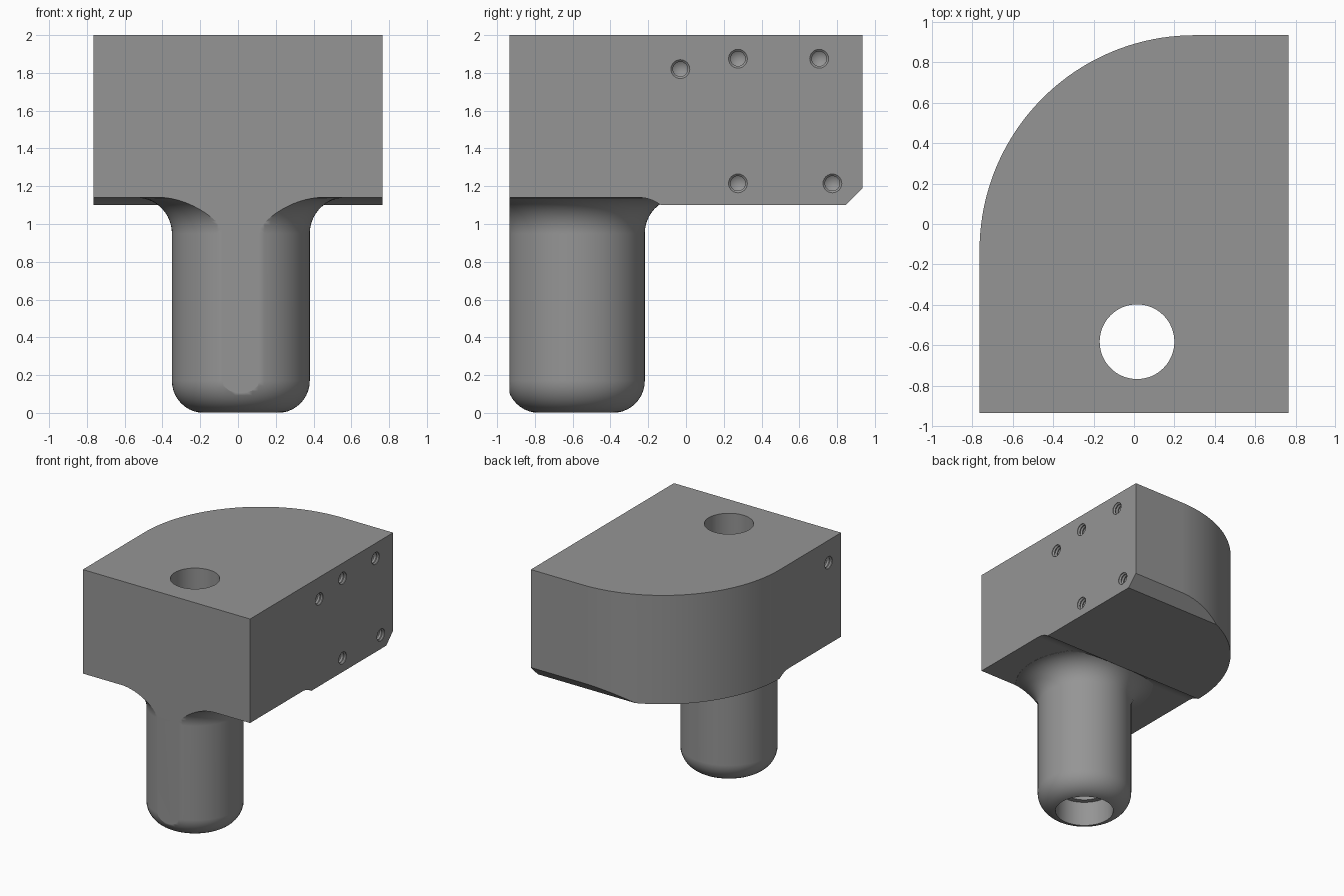
import bpy, bmesh, math
from mathutils import Matrix, Vector

if "Cube" in bpy.data.objects:
    bpy.data.objects.remove(bpy.data.objects["Cube"])

grey = bpy.data.materials.new("machined_grey")
grey.diffuse_color = (0.30, 0.30, 0.30, 1)
grey.use_nodes = True
grey.node_tree.nodes["Principled BSDF"].inputs["Base Color"].default_value = grey.diffuse_color


def make_object(name, bm):
    bmesh.ops.remove_doubles(bm, verts=bm.verts, dist=1e-6)
    bmesh.ops.recalc_face_normals(bm, faces=bm.faces)
    mesh = bpy.data.meshes.new(name)
    bm.to_mesh(mesh)
    bm.free()
    mesh.materials.append(grey)
    ob = bpy.data.objects.new(name, mesh)
    bpy.context.collection.objects.link(ob)
    return ob


def extrude(name, points, direction):
    """Solid prism from a planar outline."""
    bm = bmesh.new()
    face = bm.faces.new([bm.verts.new(p) for p in points])
    out = bmesh.ops.extrude_face_region(bm, geom=[face], use_keep_orig=True)
    verts = [g for g in out["geom"] if isinstance(g, bmesh.types.BMVert)]
    bmesh.ops.translate(bm, verts=verts, vec=Vector(direction))
    return make_object(name, bm)


def revolve(name, profile, steps, matrix):
    """Solid of revolution about z from (radius, height) points, closed on the axis."""
    bm = bmesh.new()
    rings = []
    for r, h in profile:
        if r == 0:
            rings.append([bm.verts.new((0, 0, h))] * steps)
        else:
            rings.append([bm.verts.new((r * math.cos(2 * math.pi * i / steps),
                                        r * math.sin(2 * math.pi * i / steps), h))
                          for i in range(steps)])
    for a, b in zip(rings, rings[1:]):
        for i in range(steps):
            j = (i + 1) % steps
            bm.faces.new(list(dict.fromkeys((a[i], a[j], b[j], b[i]))))
    bm.transform(matrix)
    return make_object(name, bm)


def combine(target, tool, operation):
    mod = target.modifiers.new(tool.name, 'BOOLEAN')
    mod.operation, mod.solver, mod.object = operation, 'EXACT', tool
    bpy.context.view_layer.objects.active = target
    bpy.ops.object.modifier_apply(modifier=mod.name)
    bpy.data.objects.remove(tool)


def arc(cx, cy, r, start, end, n):
    angles = [math.radians(start + (end - start) * i / n) for i in range(n + 1)]
    return [(cx + r * math.cos(a), cy + r * math.sin(a)) for a in angles]


# Block with one large rounded corner, overlong at the front until trimmed
outline = [(-0.765, -1.3), (0.765, -1.3), (0.765, 0.935)]
outline += arc(0.30, -0.13, 1.065, 90, 180, 40)
body = extrude("mounting_block", [(x, y, 1.10) for x, y in outline], (0, 0, 0.90))

# Shallow underside recess with a curved run-out
recess = [(-1.5, 1.0), (-1.5, 1.14)] + arc(-0.25, 0.95, 0.19, 90, 45, 8) + [(-0.10, 1.0)]
combine(body, extrude("recess_cutter", [(-1, y, z) for y, z in recess], (2, 0, 0)), 'DIFFERENCE')

# Chamfer on the lower back edge
chamfer = [(0.745, 1.0), (1.035, 1.0), (1.035, 1.29)]
combine(body, extrude("chamfer_cutter", [(-1, y, z) for y, z in chamfer], (2, 0, 0)), 'DIFFERENCE')

# Post with rounded foot and flared neck
bore_at = Matrix.Translation((0.015, -0.583, 0))
profile = [(0, 0)] + arc(0.195, 0.17, 0.17, -90, 0, 10)
profile += arc(0.555, 0.95, 0.19, 180, 96, 12) + [(0.545, 1.16), (0.545, 1.3), (0, 1.3)]
combine(body, revolve("post", profile, 72, bore_at), 'UNION')

# Flat front face across block and post
trim = [(-1, -2, -1), (1, -2, -1), (1, -0.935, -1), (-1, -0.935, -1)]
combine(body, extrude("front_trimmer", trim, (0, 0, 4)), 'DIFFERENCE')

# Through bore with a wider counterbore at the foot
bore = [(0, -0.1), (0.225, -0.1), (0.225, 0.21), (0.185, 0.21), (0.185, 2.1), (0, 2.1)]
combine(body, revolve("bore_cutter", bore, 64, bore_at), 'DIFFERENCE')

# Threaded side holes: ridged wall and drilled cone end
thread = [(0, -0.03), (0.05, -0.03), (0.05, 0.005)]
for k in range(7):
    thread += [(0.039, 0.015 + 0.026 * k), (0.047, 0.028 + 0.026 * k)]
thread += [(0.039, 0.20), (0.039, 0.24), (0, 0.265)]
right_holes = [(-0.03, 1.82), (0.275, 1.875), (0.705, 1.875), (0.275, 1.215), (0.775, 1.215)]
for side, holes in ((1, right_holes), (-1, [(-0.77, 1.815)])):
    for y, z in holes:
        place = Matrix.Translation((0.765 * side, y, z)) @ Matrix.Rotation(-side * math.pi / 2, 4, 'Y')
        combine(body, revolve("hole_cutter", thread, 24, place), 'DIFFERENCE')

# Smooth curved walls, crisp edges
bpy.ops.object.select_all(action='DESELECT')
body.select_set(True)
bpy.context.view_layer.objects.active = body
bpy.ops.object.shade_smooth_by_angle(angle=math.radians(25))
normals = body.modifiers.new("flat_face_normals", 'WEIGHTED_NORMAL')
normals.keep_sharp = True
